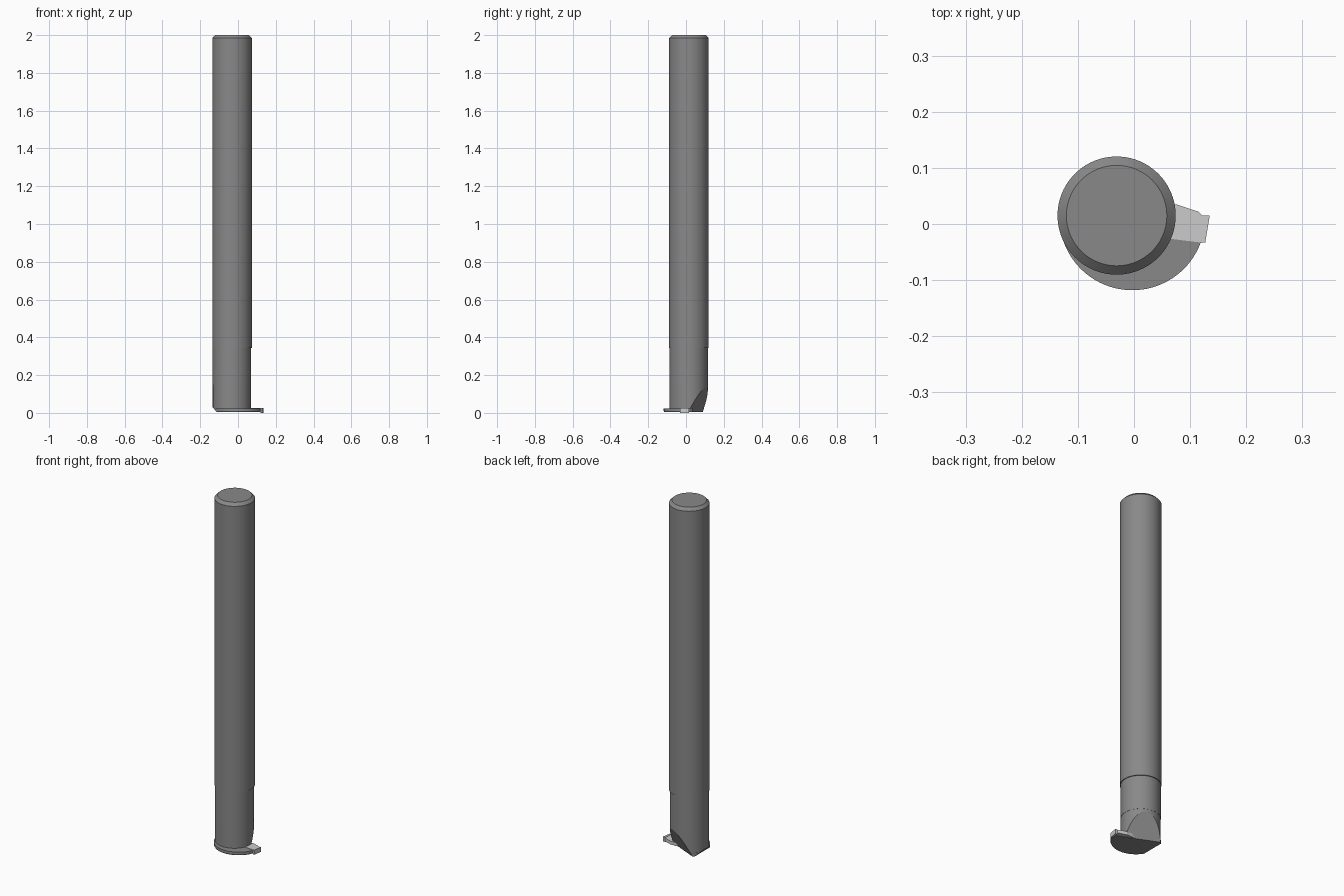
import bpy, bmesh, math
from mathutils import Vector

if "Cube" in bpy.data.objects:
    bpy.data.objects.remove(bpy.data.objects["Cube"])


def material(name, grey):
    mat = bpy.data.materials.new(name)
    mat.diffuse_color = (grey, grey, grey, 1)
    mat.use_nodes = True
    mat.node_tree.nodes["Principled BSDF"].inputs["Base Color"].default_value = mat.diffuse_color
    return mat


steel = material("dark_steel", 0.25)
carbide = material("light_carbide", 0.6)


def finish(name, bm, mat, smooth=True):
    bmesh.ops.recalc_face_normals(bm, faces=bm.faces)
    me = bpy.data.meshes.new(name)
    bm.to_mesh(me)
    bm.free()
    me.materials.append(mat)
    ob = bpy.data.objects.new(name, me)
    bpy.context.collection.objects.link(ob)
    if smooth:
        bpy.ops.object.select_all(action='DESELECT')
        ob.select_set(True)
        bpy.context.view_layer.objects.active = ob
        bpy.ops.object.shade_smooth_by_angle(angle=math.radians(12))


def turned(name, center, profile, cuts=(), n=96):
    """Stack of rings (radius, z) around a vertical axis, trimmed by planes."""
    bm = bmesh.new()
    rings = []
    for r, z in profile:
        rings.append([bm.verts.new((center[0] + r * math.cos(2 * math.pi * i / n),
                                    center[1] + r * math.sin(2 * math.pi * i / n), z))
                      for i in range(n)])
    for a, b in zip(rings, rings[1:]):
        for i in range(n):
            j = (i + 1) % n
            bm.faces.new((a[i], a[j], b[j], b[i]))
    bm.faces.new(rings[0][::-1])
    bm.faces.new(rings[-1])
    bmesh.ops.recalc_face_normals(bm, faces=bm.faces)
    for co, no in cuts:
        geom = bm.verts[:] + bm.edges[:] + bm.faces[:]
        bmesh.ops.bisect_plane(bm, geom=geom, dist=1e-6, plane_co=co,
                               plane_no=no, clear_outer=True)
        rim = [e for e in bm.edges if e.is_boundary]
        if rim:
            bmesh.ops.holes_fill(bm, edges=rim, sides=0)
    finish(name, bm, mat=steel)


def prism(name, outline, z0, z1, mat):
    bm = bmesh.new()
    low = [bm.verts.new((x, y, z0)) for x, y in outline]
    top = [bm.verts.new((x, y, z1)) for x, y in outline]
    bm.faces.new(low[::-1])
    bm.faces.new(top)
    for i in range(len(low)):
        j = (i + 1) % len(low)
        bm.faces.new((low[i], low[j], top[j], top[i]))
    finish(name, bm, mat, False)


# Trimming planes: sloping rear relief, left heel bevel, flange back corner
az = math.radians(66)
relief = (Vector((-0.1, 0.085, 0)),
          Vector((0.13 * math.cos(az), 0.13 * math.sin(az), -0.0615)).normalized())
heel = (Vector((-0.112, 0, 0.004)), Vector((-0.75, 0, -0.66)).normalized())
corner = (Vector((-0.104, 0.086, 0)), Vector((-0.71, 0.71, 0)).normalized())

# Long shank with chamfered end
turned("shank", (-0.031, 0.015), [(0.1053, 0.343), (0.1053, 1.984), (0.0895, 2.0)])

# Neck in two slightly stepped lengths
turned("upper_neck", (-0.0325, 0.014), [(0.102, 0.149), (0.102, 0.344)])
turned("lower_neck", (-0.0325, 0.014), [(0.1013, 0.004), (0.1013, 0.15)],
       (relief, heel))

# Offset cutting head flange
turned("head_flange", (-0.003, 0.012), [(0.127, 0.004), (0.13, 0.01), (0.13, 0.023)],
       (relief, heel, corner))

# Cutting insert: arm and wider tooth tip
prism("insert_arm", [(0.03, -0.022), (0.118, -0.033), (0.122, 0.015),
                     (0.115, 0.022), (0.075, 0.035), (0.03, 0.035)],
      0.006, 0.025, carbide)
prism("insert_tip", [(0.118, -0.033), (0.127, -0.033), (0.135, 0.015),
                     (0.12, 0.015)], 0.0, 0.027, carbide)
